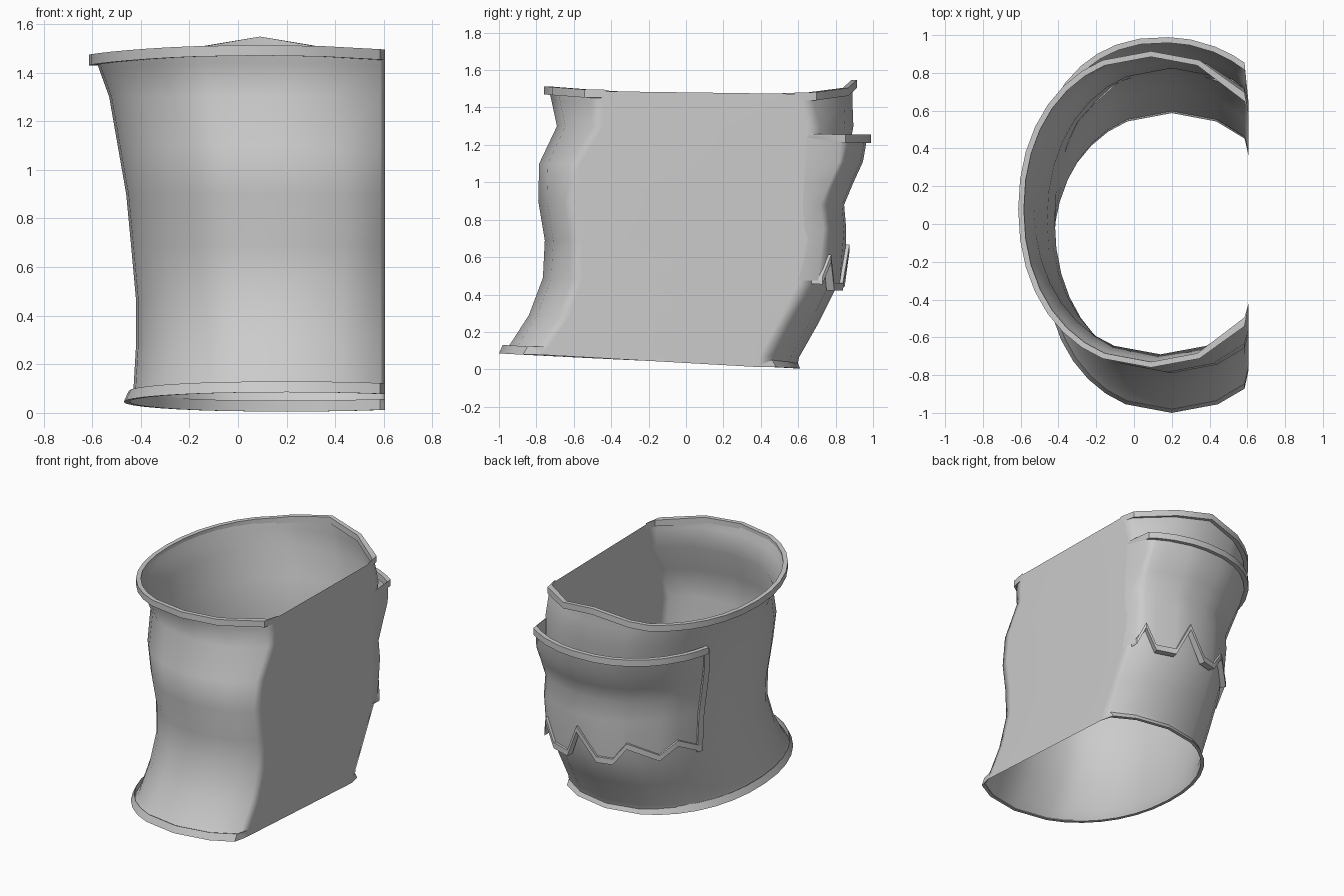
import bpy, bmesh, math
from mathutils import Vector

cube = bpy.data.objects.get("Cube")
if cube:
    bpy.data.objects.remove(cube)

grey = bpy.data.materials.new("plain_grey")
grey.use_nodes = True
COLOUR = (0.6, 0.6, 0.6, 1)
grey.diffuse_color = COLOUR
grey.node_tree.nodes["Principled BSDF"].inputs["Base Color"].default_value = COLOUR

CUT_X = 0.605
ROUND = 0.94
# Tube sections: height, tilt, edge lift, front y, back y, left x, centre x
SECTIONS = [
    (0.045, -0.04, 0, -0.98, 0.59, -0.45, 0.2),
    (0.10, -0.035, 0, -0.94, 0.605, -0.43, 0.2),
    (0.27, -0.02, 0, -0.84, 0.71, -0.42, 0.2),
    (0.47, -0.02, 0, -0.765, 0.81, -0.42, 0.205),
    (0.69, 0, 0, -0.755, 0.835, -0.44, 0.21),
    (0.90, 0, 0, -0.79, 0.825, -0.46, 0.2),
    (1.10, 0, 0, -0.785, 0.86, -0.495, 0.175),
    (1.30, 0, 0, -0.69, 0.895, -0.53, 0.14),
    (1.41, -0.005, 0.025, -0.72, 0.89, -0.57, 0.11),
    (1.465, -0.01, 0.03, -0.735, 0.89, -0.588, 0.09),
]
# 1 and 359 are the rounded corners beside the flat side
ANGLES = [0, 1, 70, 90] + list(range(110, 251, 10)) + [270, 290, 359, 360]


def section_at(z):
    """Blend the two tube sections either side of a height."""
    for low, high in zip(SECTIONS, SECTIONS[1:]):
        if z <= high[0]:
            break
    t = (z - low[0]) / (high[0] - low[0])
    return [a + (b - a) * t for a, b in zip(low, high)]


def power(v):
    return math.copysign(abs(v) ** ROUND, v)


def point(section, angle, out=0.0, up=0.0):
    """Point on a section, stopped at the flat side."""
    z, tilt, lift, front, back, left, cx = section
    rx, ry = cx - left + out, (back - front) / 2 + out
    stop = math.acos(((CUT_X - 0.02 - cx) / rx) ** (1 / ROUND))
    a = min(max(math.radians(angle), stop), math.tau - stop)
    s = math.sin(a)
    x, y = cx + rx * power(math.cos(a)), ry * power(s)
    if angle in (0, 360):
        x, y = CUT_X, y - math.copysign(0.07, y)
    return Vector((x, (front + back) / 2 + y, z + tilt * s + lift * s * s + up))


def grid_object(name, lines, wrap=False, caps=False, weighted=False):
    """Skin a list of point rows; wrap closes each row."""
    bm = bmesh.new()
    rows = [[bm.verts.new(p) for p in line] for line in lines]
    n = len(rows[0])
    for r, s in zip(rows, rows[1:]):
        for i in range(n if wrap else n - 1):
            j = (i + 1) % n
            bm.faces.new((r[i], r[j], s[j], s[i]))
    if caps:
        bm.faces.new(rows[0])
        bm.faces.new(rows[-1])
    bmesh.ops.recalc_face_normals(bm, faces=bm.faces)
    mesh = bpy.data.meshes.new(name)
    bm.to_mesh(mesh)
    bm.free()
    mesh.materials.append(grey)
    obj = bpy.data.objects.new(name, mesh)
    bpy.context.collection.objects.link(obj)
    bpy.ops.object.select_all(action='DESELECT')
    obj.select_set(True)
    bpy.context.view_layer.objects.active = obj
    if weighted:
        bpy.ops.object.shade_smooth()
        obj.modifiers.new("even_shading", 'WEIGHTED_NORMAL')
    else:
        bpy.ops.object.shade_smooth_by_angle(angle=math.radians(35))


def trim(name, stations, slope=0.0):
    """Box band; each station is section, angle, inner, outer, bottom, top."""
    grid_object(name, [[point(s, a, i, b), point(s, a, o, b),
                        point(s, a, o - slope, t), point(s, a, i, t)]
                       for s, a, i, o, b, t in stations], wrap=True, caps=True)


def peak(angle):
    """Small point at the back of the upper edge."""
    return {70: 0.015, 90: 0.055, 110: 0.015}.get(angle, 0)


def rim_out(angle, width):
    """Rims die away at the flat side."""
    return 0.004 if angle in (0, 360) else width


# Open tube with its flat side
tube = [[point(s, a, 0, peak(a) if s is SECTIONS[-1] else 0) for a in ANGLES]
        for s in SECTIONS]
grid_object("tube_body", tube, wrap=True, weighted=True)

# Rims at both openings
trim("top_rim", [(SECTIONS[-1], a, -0.005, rim_out(a, 0.025), peak(a) - 0.035,
                  peak(a) + 0.008) for a in ANGLES])
trim("bottom_rim", [(SECTIONS[0], a, -0.003, rim_out(a, 0.02), 0, 0.045)
                    for a in ANGLES], slope=0.02)

# Back pocket with a zigzag lower edge: angle, lower height
ZIGZAG = [(1, 0.49), (62, 0.6), (68, 0.46), (80, 0.46), (88, 0.65), (98, 0.48),
          (107, 0.48), (115, 0.59), (132, 0.5), (142, 0.58), (155, 0.5)]
LEVELS = [0.75, 0.88, 1.0, 1.11, 1.24]
BULGE = [(0, 0.03), (0.75, 0.025), (0.88, 0.02), (1.11, 0.085), (2, 0.085)]
END = ZIGZAG[-1][0]


def bulge(z, angle):
    """Pocket depth, slight at its free edge."""
    for (z0, b0), (z1, b1) in zip(BULGE, BULGE[1:]):
        if z <= z1:
            break
    depth = b0 + (b1 - b0) * (z - z0) / (z1 - z0)
    fade = max(0, angle - 95) / (END - 95)
    return depth * (1 - 0.8 * fade ** 2)


def pocket_column(angle, low, flush=False):
    return [point(section_at(z), angle, 0 if flush else bulge(z, angle))
            for z in [low] + LEVELS]


columns = [pocket_column(a, low) for a, low in ZIGZAG]
columns.insert(0, pocket_column(0, ZIGZAG[0][1], flush=True))
columns.append(pocket_column(END + 1, ZIGZAG[-1][1], flush=True))
grid_object("pocket_panel", columns, weighted=True)

# Pocket trims
TOP = section_at(1.24)
top_stations = [(TOP, 0, 0, 0.01, 0, 0.02)]
for a in [1, 62, 70, 80, 88, 98, 107, 115, 123, 132, 142, 148, END]:
    depth = bulge(1.24, a)
    top_stations.append((TOP, a, depth - 0.01, depth + 0.02, -0.03, 0.015))
trim("pocket_top_trim", top_stations)
trim("pocket_zigzag_trim", [(section_at(z), a, 0, bulge(z, a) + 0.018, -0.02, 0.02)
                            for a, z in ZIGZAG])
side = []
for z in [ZIGZAG[-1][1] - 0.02] + LEVELS:
    s, o = section_at(z), bulge(z, END) + 0.016
    side.append([point(s, END - 2, 0), point(s, END - 2, o),
                 point(s, END + 1, o), point(s, END + 1, 0)])
grid_object("pocket_side_trim", side, wrap=True, caps=True)
